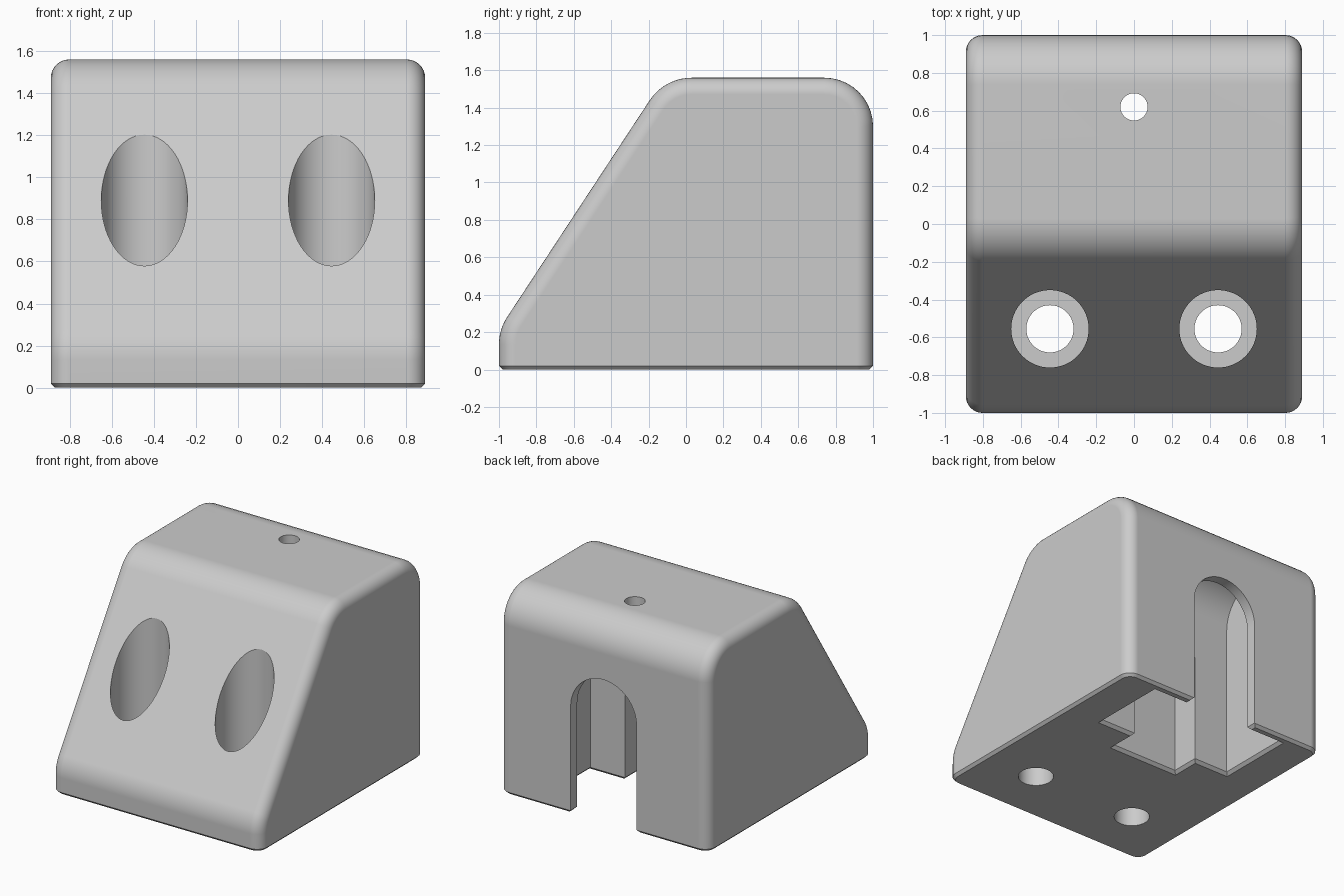
import bpy, bmesh, math
from mathutils import Vector

if "Cube" in bpy.data.objects:
    bpy.data.objects.remove(bpy.data.objects["Cube"])

HALF_W, TOP = 0.89, 1.56

grey = bpy.data.materials.new("light_grey")
grey.use_nodes = True
grey.diffuse_color = (0.6, 0.6, 0.6, 1)
grey.node_tree.nodes["Principled BSDF"].inputs["Base Color"].default_value = (0.6, 0.6, 0.6, 1)


def make_object(name, bm):
    bmesh.ops.recalc_face_normals(bm, faces=bm.faces)
    mesh = bpy.data.meshes.new(name)
    bm.to_mesh(mesh)
    bm.free()
    mesh.materials.append(grey)
    obj = bpy.data.objects.new(name, mesh)
    bpy.context.collection.objects.link(obj)
    return obj


def prism(points, offset):
    """Extrude a closed outline of 3D points along an offset."""
    bm = bmesh.new()
    face = bm.faces.new([bm.verts.new(p) for p in points])
    new = bmesh.ops.extrude_face_region(bm, geom=[face])["geom"]
    bmesh.ops.translate(bm, vec=offset, verts=[g for g in new if isinstance(g, bmesh.types.BMVert)])
    return bm


def fillet(prev, corner, nxt, radius, steps=10):
    """Points of an arc that rounds one corner of an outline."""
    p, c, n = Vector(prev), Vector(corner), Vector(nxt)
    a, b = (p - c).normalized(), (n - c).normalized()
    half = a.angle(b) / 2
    centre = c + (a + b).normalized() * radius / math.sin(half)
    start = c + a * radius / math.tan(half) - centre
    end = c + b * radius / math.tan(half) - centre
    turn = math.pi - 2 * half
    return [centre + (start * math.sin(turn * (1 - i / steps)) + end * math.sin(turn * i / steps))
            / math.sin(turn) for i in range(steps + 1)]


def arch(half, spring, steps=32):
    """Straight-sided outline with a round top, open below the base."""
    arc = [(half * math.cos(math.pi * i / steps), spring + half * math.sin(math.pi * i / steps))
           for i in range(steps + 1)]
    return [(-half, -0.1), (half, -0.1)] + arc


def cylinder(name, x, y, radius, low, high):
    ring = [(x + radius * math.cos(math.tau * i / 64), y + radius * math.sin(math.tau * i / 64), low)
            for i in range(64)]
    return make_object(name, prism(ring, (0, 0, high - low)))


def chamfer(name, x, y0, y1, size=0.022):
    """Tapered block that bevels the rim of a bottom opening."""
    bm = bmesh.new()
    rings = []
    for z, grow in ((-size, 2 * size), (size, 0)):
        rings.append([bm.verts.new((sx * (x + grow), y, z)) for sx, y in
                      ((-1, y0 - grow), (1, y0 - grow), (1, y1 + grow), (-1, y1 + grow))])
    for ring in rings:
        bm.faces.new(ring)
    for i in range(4):
        j = (i + 1) % 4
        bm.faces.new((rings[0][i], rings[0][j], rings[1][j], rings[1][i]))
    return make_object(name, bm)


# Wedge body: side profile with rounded corners
corners = [(-1, 0), (-1, 0.214), (-0.115, TOP), (1, TOP), (1, 0)]
profile = [corners[0]]
for i, radius in ((1, 0.27), (2, 0.27), (3, 0.26)):
    profile += fillet(corners[i - 1], corners[i], corners[i + 1], radius)
profile.append(corners[4])
bm = prism([(-HALF_W, p[0], p[1]) for p in profile], (2 * HALF_W, 0, 0))

# Rounded side rims, then a small chamfer under the base
rims = [e for e in bm.edges if abs(e.verts[0].co.x - e.verts[1].co.x) < 0.001
        and max(v.co.z for v in e.verts) > 0.001]
bmesh.ops.bevel(bm, geom=rims, offset=0.088, segments=8, profile=0.5, affect='EDGES')
base_edges = [e for e in bm.edges if all(abs(v.co.z) < 0.0005 for v in e.verts)]
bmesh.ops.bevel(bm, geom=base_edges, offset=0.02, segments=1, affect='EDGES')
body = make_object("wedge_bracket", bm)

# Cross-shaped pocket: arched slot open at the back, and a wider arched arm
slot = [(u, 0.12, z) for u, z in arch(0.28, 0.82)]
arm = [(-0.575, 0.63 + u, z) for u, z in arch(0.29, 1.18)]
cutters = [
    make_object("slot_cutter", prism(slot, (0, 1, 0))),
    make_object("arm_cutter", prism(arm, (1.15, 0, 0))),
    chamfer("slot_rim_cutter", 0.28, 0.12, 1.1),
    chamfer("arm_rim_cutter", 0.575, 0.34, 0.92),
    cylinder("top_hole_cutter", 0, 0.62, 0.072, 1.2, 1.8),
]

# Stepped screw holes through the slope
for side, x in (("right", -0.445), ("left", 0.445)):
    cutters.append(cylinder(side + "_screw_cutter", x, -0.555, 0.125, -0.1, 0.6))
    cutters.append(cylinder(side + "_recess_cutter", x, -0.555, 0.205, 0.25, 1.8))

bpy.context.view_layer.objects.active = body
for cutter in cutters:
    cutter.hide_render = True
    mod = body.modifiers.new(cutter.name, 'BOOLEAN')
    mod.operation, mod.solver, mod.object = 'DIFFERENCE', 'EXACT', cutter
    bpy.ops.object.modifier_apply(modifier=mod.name)
    bpy.data.objects.remove(cutter)

# Smooth rounds, crisp edges
bpy.ops.object.select_all(action='DESELECT')
body.select_set(True)
bpy.ops.object.shade_smooth_by_angle(angle=math.radians(25))
normals = body.modifiers.new("flat_large_faces", 'WEIGHTED_NORMAL')
normals.keep_sharp = True
